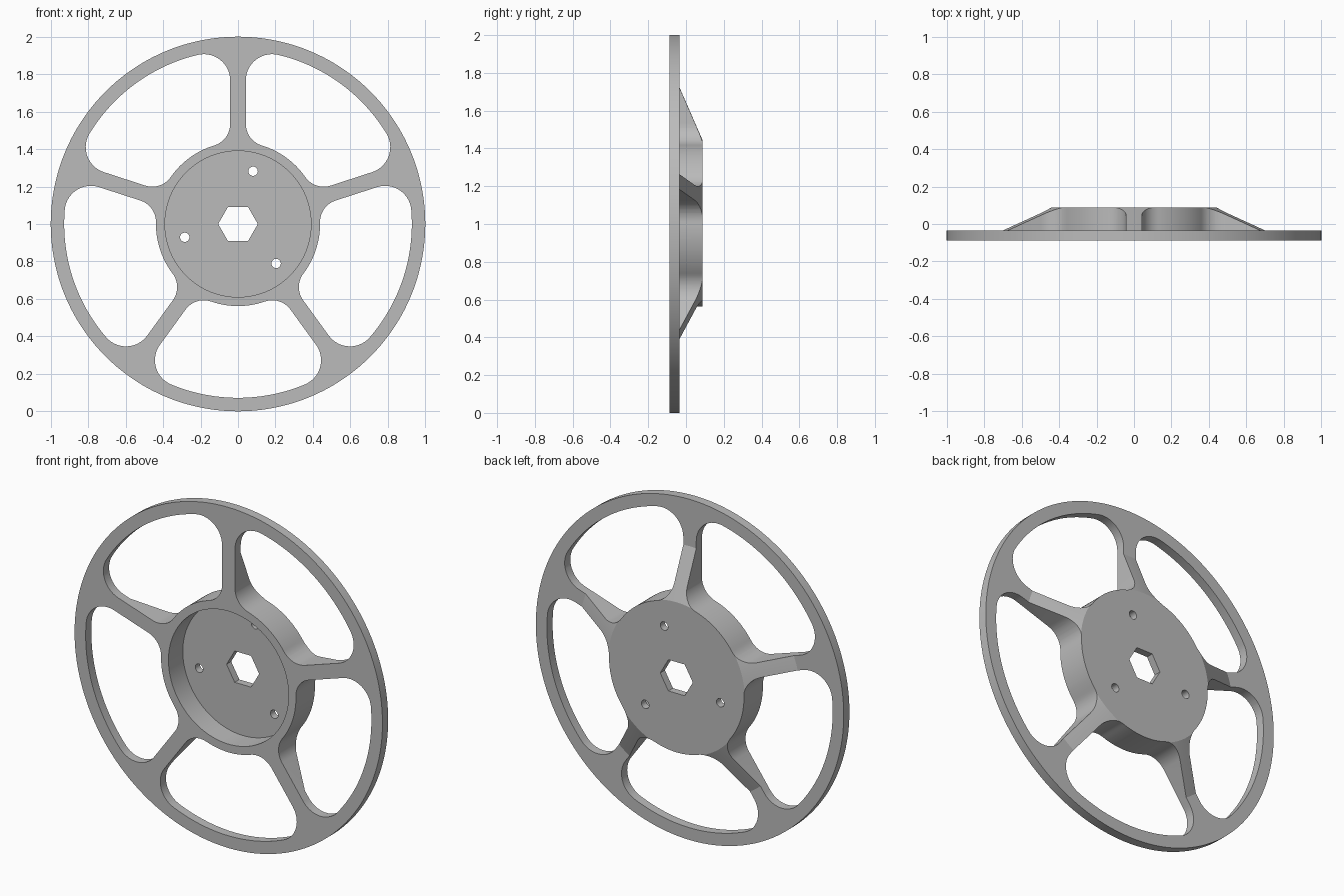
import bpy, bmesh
from math import sin, cos, asin, pi, radians, tau

if "Cube" in bpy.data.objects:
    bpy.data.objects.remove(bpy.data.objects["Cube"])

FRONT, RIM_BACK, FLOOR, BACK = -0.088, -0.035, 0.045, 0.088
HUB_R, WINDOW_R, SPOKE_HALF = 0.438, 0.928, 0.042
INNER_FILLET, OUTER_FILLET = 0.12, 0.14
HALF_PITCH = radians(36)


def make_object(name, bm):
    bmesh.ops.recalc_face_normals(bm, faces=bm.faces)
    mesh = bpy.data.meshes.new(name)
    bm.to_mesh(mesh)
    bm.free()
    obj = bpy.data.objects.new(name, mesh)
    bpy.context.collection.objects.link(obj)
    return obj


def bridge(bm, a, b):
    for i in range(len(a)):
        j = (i + 1) % len(a)
        bm.faces.new((a[i], a[j], b[j], b[i]))


def lathe(bm, profile, steps):
    """Revolve (radius, y) points round the axle and cap both ends."""
    rings = [[bm.verts.new((r * cos(tau * i / steps), y, 1 + r * sin(tau * i / steps)))
              for i in range(steps)] for r, y in profile]
    for a, b in zip(rings, rings[1:]):
        bridge(bm, a, b)
    bm.faces.new(rings[0])
    bm.faces.new(rings[-1])


def prism(bm, outline, turn=0.0):
    """Extrude an (x, z) outline through the wheel, turned about the axle."""
    c, s = cos(turn), sin(turn)
    ends = [[bm.verts.new((x * c - z * s, y, 1 + x * s + z * c)) for x, z in outline]
            for y in (-0.3, 0.3)]
    bridge(bm, *ends)
    bm.faces.new(ends[0])
    bm.faces.new(ends[1])


def arc(cx, cz, r, a0, a1, steps):
    return [(cx + r * cos(a0 + (a1 - a0) * i / steps),
             cz + r * sin(a0 + (a1 - a0) * i / steps)) for i in range(steps + 1)]


def window_outline():
    """Ring sector between two spokes with four rounded corners."""
    ri, ro = HUB_R + INNER_FILLET, WINDOW_R - OUTER_FILLET
    ai = HALF_PITCH - asin((SPOKE_HALF + INNER_FILLET) / ri)
    ao = HALF_PITCH - asin((SPOKE_HALF + OUTER_FILLET) / ro)
    side = HALF_PITCH + pi / 2
    half = arc(0, 0, HUB_R, 0, ai, 10)
    half += arc(ri * cos(ai), ri * sin(ai), INNER_FILLET, ai + pi, side, 12)[1:]
    half += arc(ro * cos(ao), ro * sin(ao), OUTER_FILLET, side, ao, 14)
    half += arc(0, 0, WINDOW_R, ao, 0, 12)[1:]
    return half + [(x, -z) for x, z in half[-2:0:-1]]


# Wheel body: front recess, flat rim, cone-shaped spoke backs, hub
bm = bmesh.new()
lathe(bm, [(0.39, FLOOR), (0.39, FRONT), (1.0, FRONT), (1.0, RIM_BACK),
           (0.725, RIM_BACK), (0.443, BACK)], 144)
wheel = make_object("spoked_wheel", bm)

# Cutter: five windows, hexagonal axle hole, three bolt holes
bm = bmesh.new()
for k in range(5):
    prism(bm, window_outline(), radians(54 + 72 * k))
prism(bm, arc(0, 0, 0.106, 0, tau, 6)[:-1])
for k in range(3):
    a = radians(74 + 120 * k)
    prism(bm, arc(0.293 * cos(a), 0.293 * sin(a), 0.025, 0, tau, 20)[:-1])
cutter = make_object("opening_cutter", bm)
cutter.hide_render = True

cut = wheel.modifiers.new("openings", "BOOLEAN")
cut.operation = "DIFFERENCE"
cut.solver = "EXACT"
cut.object = cutter
bpy.ops.object.select_all(action="DESELECT")
wheel.select_set(True)
bpy.context.view_layer.objects.active = wheel
bpy.ops.object.modifier_apply(modifier=cut.name)
bpy.data.objects.remove(cutter)

# Colour and shading
grey = bpy.data.materials.new("plain grey")
grey.use_nodes = True
colour = (0.5, 0.5, 0.5, 1)
grey.diffuse_color = colour
grey.node_tree.nodes["Principled BSDF"].inputs["Base Color"].default_value = colour
wheel.data.materials.clear()
wheel.data.materials.append(grey)
bpy.ops.object.shade_smooth_by_angle(angle=radians(20))
